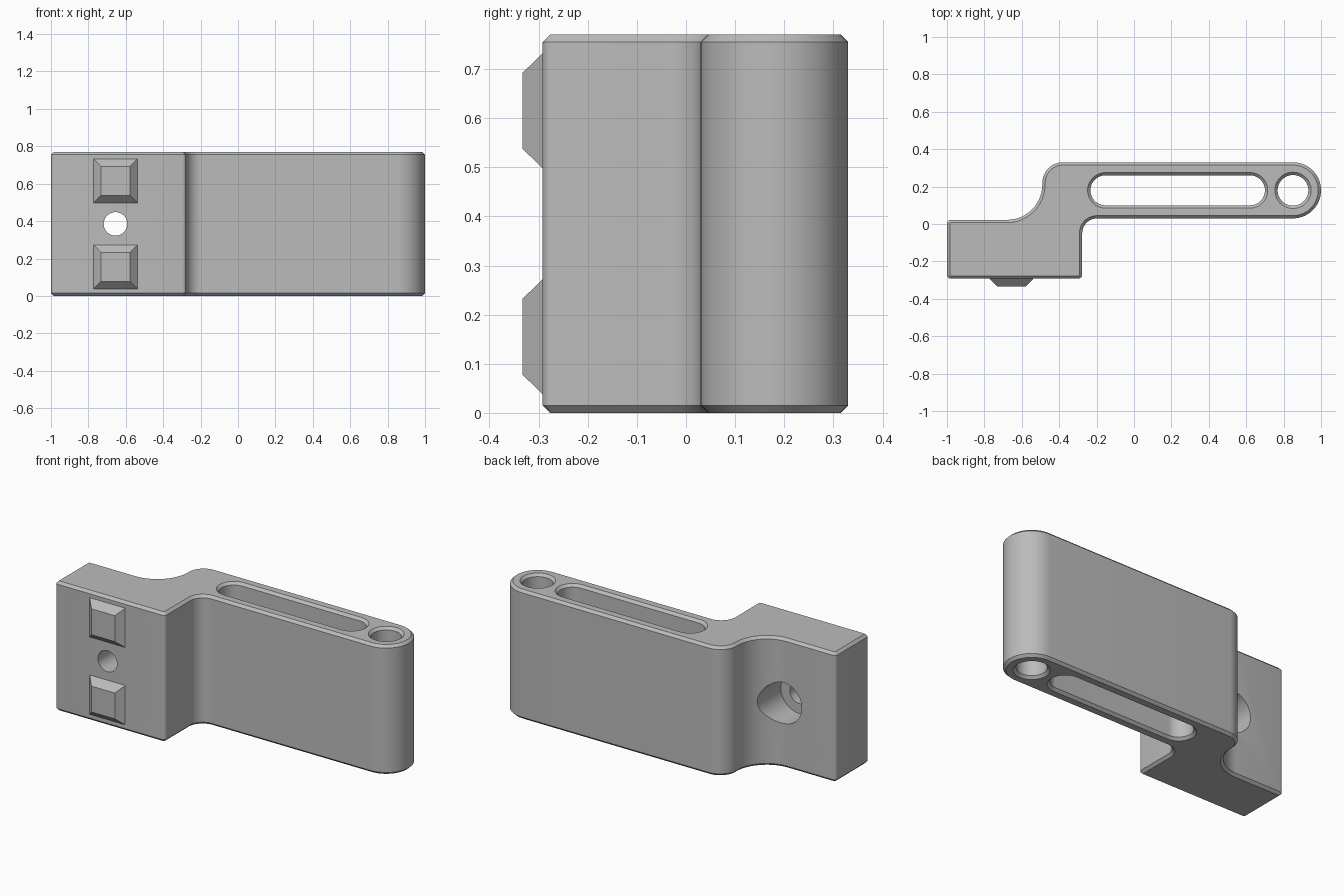
import bpy, bmesh, math
from mathutils import Vector, Matrix

cube = bpy.data.objects.get("Cube")
if cube:
    bpy.data.objects.remove(cube, do_unlink=True)

HEIGHT, CHAMFER = 0.77, 0.015
FRONT, BACK = -0.292, 0.022
HOLE_X = -0.655

grey = bpy.data.materials.new("plain grey")
grey.use_nodes = True
grey.diffuse_color = (0.5, 0.5, 0.5, 1)
grey.node_tree.nodes["Principled BSDF"].inputs["Base Color"].default_value = (0.5, 0.5, 0.5, 1)


def make_object(name, bm):
    bmesh.ops.recalc_face_normals(bm, faces=bm.faces[:])
    mesh = bpy.data.meshes.new(name)
    bm.to_mesh(mesh)
    bm.free()
    mesh.materials.append(grey)
    obj = bpy.data.objects.new(name, mesh)
    bpy.context.collection.objects.link(obj)
    return obj


def rounded_outline(corners):
    """Closed outline from (x, y, radius) corners, each replaced by an arc."""
    pts = []
    for i, (x, y, r) in enumerate(corners):
        p = Vector((x, y))
        a = (Vector(corners[i - 1][:2]) - p).normalized()
        b = (Vector(corners[(i + 1) % len(corners)][:2]) - p).normalized()
        steps = 4 if r < 0.05 else 14
        for k in range(steps + 1):
            t = k / steps * math.pi / 2
            q = p + a * r * (1 - math.sin(t)) + b * r * (1 - math.cos(t))
            if not pts or (q - pts[-1]).length > 1e-4:
                pts.append(q)
    if (pts[0] - pts[-1]).length < 1e-4:
        pts.pop()
    return pts


def offset(pts, d):
    """Move a counter-clockwise outline inwards by d."""
    out = []
    for i, p in enumerate(pts):
        e1 = (p - pts[i - 1]).normalized()
        e2 = (pts[(i + 1) % len(pts)] - p).normalized()
        n1, n2 = Vector((-e1.y, e1.x)), Vector((-e2.y, e2.x))
        m = (n1 + n2).normalized()
        out.append(p + m * d / m.dot(n1))
    return out


def slot(x0, x1, y, r):
    return rounded_outline([(x0 - r, y - r, r), (x1 + r, y - r, r),
                            (x1 + r, y + r, r), (x0 - r, y + r, r)])


# Bracket body: chamfered outline with a slot and a round hole
outer = rounded_outline([
    (-1, FRONT, 0.02), (-0.277, FRONT, 0.02), (-0.277, 0.03, 0.08), (1, 0.03, 0.15),
    (1, 0.33, 0.15), (-0.49, 0.33, 0.11), (-0.49, BACK, 0.19), (-1, BACK, 0.02)])
long_slot = slot(-0.153, 0.62, 0.18, 0.08)
pin_hole = slot(0.85, 0.85, 0.18, 0.082)

bm = bmesh.new()
cap_edges = {0: [], 3: []}
for pts, d in ((outer, CHAMFER), (long_slot, -CHAMFER), (pin_hole, -CHAMFER)):
    edge = offset(pts, d)
    levels = ((edge, 0), (pts, CHAMFER), (pts, HEIGHT - CHAMFER), (edge, HEIGHT))
    rings = [[bm.verts.new((p.x, p.y, z)) for p in loop] for loop, z in levels]
    n = len(pts)
    for low, high in zip(rings, rings[1:]):
        for i in range(n):
            j = (i + 1) % n
            bm.faces.new((low[i], low[j], high[j], high[i]))
    for level in cap_edges:
        ring = rings[level]
        cap_edges[level] += [bm.edges.get((ring[i], ring[(i + 1) % n])) for i in range(n)]
for edges in cap_edges.values():
    bmesh.ops.triangle_fill(bm, edges=edges, use_beauty=True)
body = make_object("bracket_body", bm)


# Screw hole with a wider recess at the back
def cut_cylinder(name, radius, y0, y1):
    cutter_bm = bmesh.new()
    place = Matrix.Translation((HOLE_X, (y0 + y1) / 2, HEIGHT / 2)) @ Matrix.Rotation(math.pi / 2, 4, "X")
    bmesh.ops.create_cone(cutter_bm, cap_ends=True, segments=48, radius1=radius,
                          radius2=radius, depth=y1 - y0, matrix=place)
    cutter = make_object(name, cutter_bm)
    cutter.hide_render = True
    mod = body.modifiers.new(name, "BOOLEAN")
    mod.operation, mod.solver, mod.object = "DIFFERENCE", "EXACT", cutter
    bpy.context.view_layer.objects.active = body
    bpy.ops.object.modifier_apply(modifier=name)
    bpy.data.objects.remove(cutter, do_unlink=True)


cut_cylinder("screw_hole", 0.063, -0.5, 0.5)
cut_cylinder("screw_recess", 0.122, -0.13, 0.5)

bpy.ops.object.select_all(action="DESELECT")
body.select_set(True)
bpy.context.view_layer.objects.active = body
bpy.ops.object.shade_smooth_by_angle(angle=math.radians(30))

# Tapered locating pads on the front face
for name, z in (("lower_pad", 0.155), ("upper_pad", 0.615)):
    bm = bmesh.new()
    rings = []
    for half, y in ((0.117, FRONT), (0.077, -0.333)):
        rings.append([bm.verts.new((HOLE_X + sx * half, y, z + sz * half))
                      for sx, sz in ((-1, -1), (1, -1), (1, 1), (-1, 1))])
    for ring in rings:
        bm.faces.new(ring)
    for i in range(4):
        j = (i + 1) % 4
        bm.faces.new((rings[0][i], rings[0][j], rings[1][j], rings[1][i]))
    make_object(name, bm)
